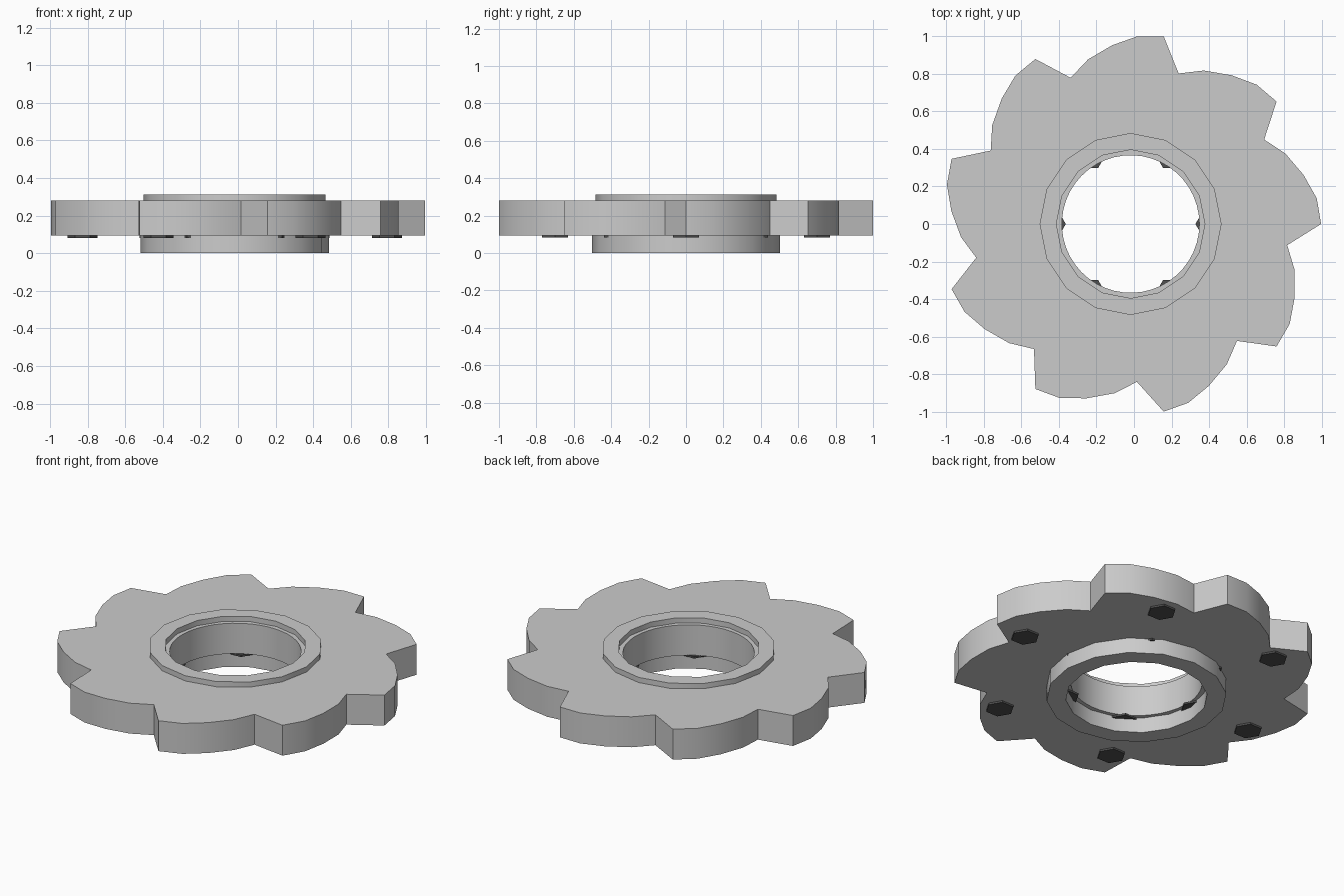
import bpy, bmesh
from math import radians, cos, sin

if "Cube" in bpy.data.objects:
    bpy.data.objects.remove(bpy.data.objects["Cube"])

CX = -0.018  # disc axis lies slightly off the centre of the bounding box


def circle(radius, n):
    return [(radius, 360 * i / n) for i in range(n)]


def pierced_plate(name, outer, inner, z0, z1):
    """Plate with a hole; outer and inner are equal-length polar outlines."""
    bm = bmesh.new()

    def loop(outline, z):
        return [bm.verts.new((CX + r * cos(radians(a)), r * sin(radians(a)), z))
                for r, a in outline]

    loops = [loop(outer, z0), loop(outer, z1), loop(inner, z1), loop(inner, z0)]
    n = len(outer)
    for k in range(4):
        a, b = loops[k], loops[(k + 1) % 4]
        for i in range(n):
            j = (i + 1) % n
            bm.faces.new((a[i], a[j], b[j], b[i]))
    bmesh.ops.recalc_face_normals(bm, faces=bm.faces)
    mesh = bpy.data.meshes.new(name)
    bm.to_mesh(mesh)
    bm.free()
    obj = bpy.data.objects.new(name, mesh)
    bpy.context.collection.objects.link(obj)
    bpy.ops.object.select_all(action='DESELECT')
    obj.select_set(True)
    bpy.context.view_layer.objects.active = obj
    bpy.ops.object.shade_smooth_by_angle(angle=radians(30))
    return obj


# toothed disc: nine curved teeth around a round bore
tooth = [(1.014, 0), (1.0, 7.85), (0.957, 15.8), (0.905, 24.5), (0.841, 32.3)]
outline = [(r, a + 40 * i) for i in range(9) for r, a in tooth]
pierced_plate("toothed_disc", outline, circle(0.366, 45), 0.093, 0.28)

# lower hub and raised top collar
pierced_plate("lower_hub", circle(0.502, 16), circle(0.395, 16), 0.0, 0.093)
pierced_plate("top_collar", circle(0.484, 16), circle(0.395, 16), 0.28, 0.312)

# dark hexagonal bolt heads under the disc, an outer and an inner circle
dark = bpy.data.materials.new("dark_metal")
dark.diffuse_color = (0.08, 0.08, 0.08, 1)
dark.use_nodes = True
dark.node_tree.nodes["Principled BSDF"].inputs["Base Color"].default_value = dark.diffuse_color
for label, radius in (("outer", 0.81), ("inner", 0.425)):
    for i in range(6):
        a = radians(60 * i)
        bpy.ops.mesh.primitive_cylinder_add(
            vertices=6, radius=0.08, depth=0.012, rotation=(0, 0, radians(30)),
            location=(CX + radius * cos(a), radius * sin(a), 0.088))
        bolt = bpy.context.object
        bolt.name = f"{label}_bolt_{i + 1}"
        bolt.data.materials.append(dark)
